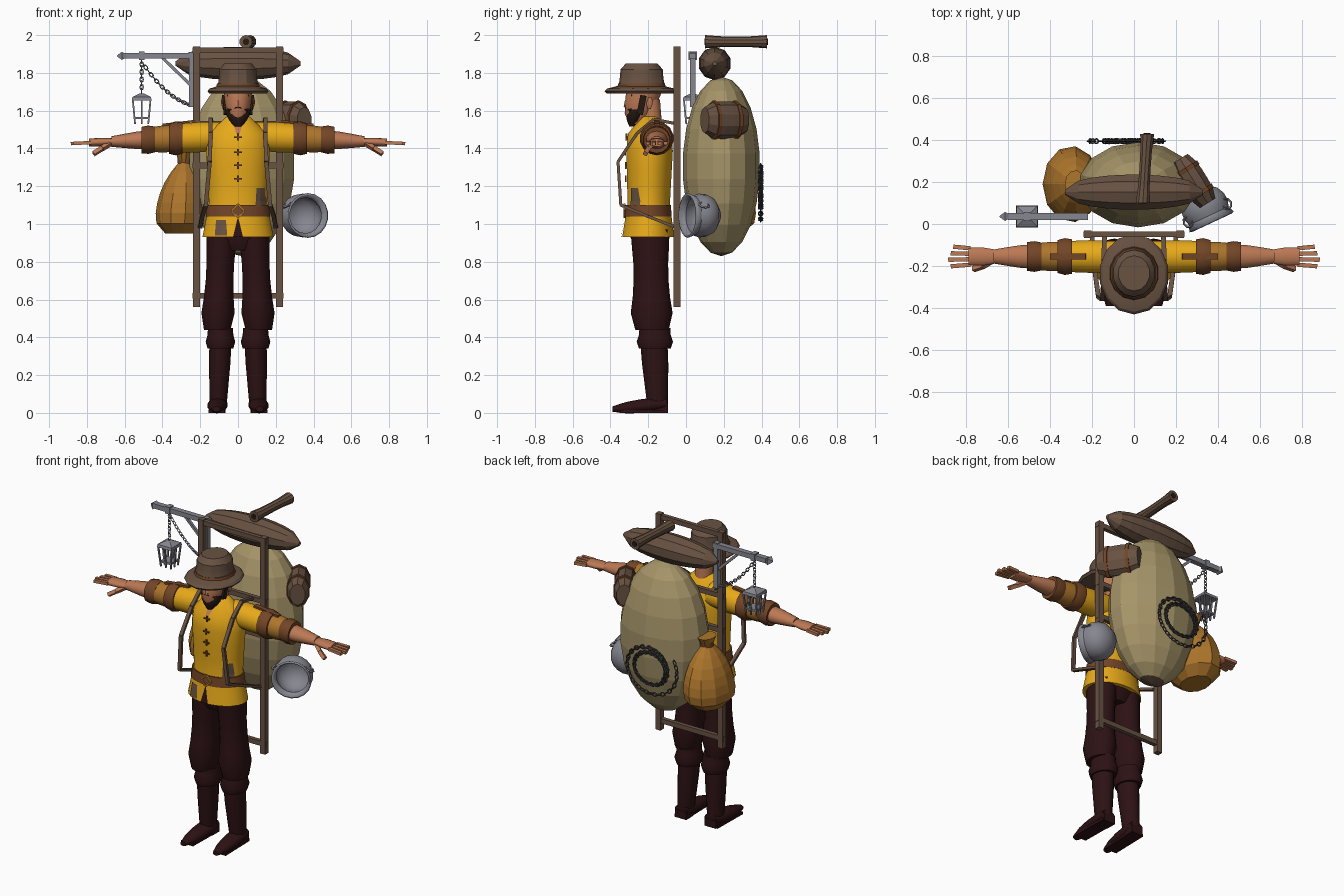
import bpy, bmesh, math
from mathutils import Vector, Matrix

if "Cube" in bpy.data.objects:
    bpy.data.objects.remove(bpy.data.objects["Cube"], do_unlink=True)


def material(name, *rgb):
    mat = bpy.data.materials.new(name)
    mat.use_nodes = True
    mat.diffuse_color = (*rgb, 1)
    shader = mat.node_tree.nodes["Principled BSDF"]
    shader.inputs["Base Color"].default_value = (*rgb, 1)
    shader.inputs["Roughness"].default_value = .9
    return mat


YELLOW = material("yellow cloth", .8, .4, .01)
WOOD = material("brown wood", .14, .085, .055)
CANVAS = material("tan canvas", .38, .3, .14)
SKIN = material("skin", .5, .19, .09)
MAROON = material("dark maroon", .026, .006, .007)
METAL = material("grey metal", .24, .24, .28)
OCHRE = material("ochre cloth", .42, .18, .025)
LEATHER = material("brown leather", .17, .06, .02)
HAIR = material("dark hair", .02, .01, .006)
IRON = material("dark iron", .05, .05, .055)


def finish(name, mat, bm, smooth=0, pair=False, loc=(0, 0, 0), turn=0):
    """Turn a bmesh into a placed object, optionally mirrored across x."""
    bmesh.ops.recalc_face_normals(bm, faces=bm.faces[:])
    mesh = bpy.data.meshes.new(name)
    bm.to_mesh(mesh)
    bm.free()
    mesh.materials.append(mat)
    obj = bpy.data.objects.new(name, mesh)
    bpy.context.collection.objects.link(obj)
    obj.location = loc
    obj.rotation_euler.z = math.radians(turn)
    if smooth:
        bpy.ops.object.select_all(action='DESELECT')
        obj.select_set(True)
        bpy.context.view_layer.objects.active = obj
        bpy.ops.object.shade_smooth_by_angle(angle=math.radians(smooth))
    if pair:
        obj.modifiers.new("Mirror", 'MIRROR')
    return obj


def skin_rings(bm, rings, closed=False):
    following = rings[1:] + rings[:1] if closed else rings[1:]
    for ring, other in zip(rings, following):
        for i in range(len(ring)):
            bm.faces.new((ring[i - 1], ring[i], other[i], other[i - 1]))


def loft(name, mat, start, end, radii, squash=1, sides=14, smooth=45, hollow=False, **place):
    """Evenly spaced elliptical rings from start to end, across the main axis."""
    bm = bmesh.new()
    start, end = Vector(start), Vector(end)
    axis = max(range(3), key=lambda k: abs(end[k] - start[k]))
    u, v = [k for k in range(3) if k != axis]
    rings = []
    for step, radius in enumerate(radii):
        ring = []
        for i in range(sides):
            angle = math.tau * (i + .5) / sides
            co = start.lerp(end, step / (len(radii) - 1))
            co[u] += radius * math.cos(angle)
            co[v] += radius * squash * math.sin(angle)
            ring.append(bm.verts.new(co))
        rings.append(ring)
    skin_rings(bm, rings)
    bm.faces.new(rings[0])
    if not hollow:
        bm.faces.new(rings[-1])
    return finish(name, mat, bm, smooth, **place)


def bar(name, mat, wide, deep, *points, **place):
    """Rectangular bar along a path; wide runs sideways where possible."""
    bm = bmesh.new()
    for p, q in zip(points, points[1:]):
        p, q = Vector(p), Vector(q)
        along = (q - p).normalized()
        side = Vector((0, 1, 0)) if abs(along.x) > .9 else Vector((1, 0, 0))
        side = (side - along * side.dot(along)).normalized()
        turn = Matrix((side, along.cross(side), along)).transposed().to_4x4()
        size = Matrix.Diagonal((wide, deep, (q - p).length, 1))
        bmesh.ops.create_cube(bm, size=1, matrix=Matrix.Translation((p + q) / 2) @ turn @ size)
    return finish(name, mat, bm, **place)


def add_ring(bm, matrix, radius, wire, sides=8):
    rings = []
    for i in range(sides):
        spin = matrix @ Matrix.Rotation(math.tau * i / sides, 4, 'Z')
        corners = ((wire, 0), (0, wire), (-wire, 0), (0, -wire))
        rings.append([bm.verts.new(spin @ Vector((radius + a, 0, b))) for a, b in corners])
    skin_rings(bm, rings, closed=True)


def chain(name, mat, points, radius=.009, wire=.003):
    """Stretched links along a path, every second one turned a quarter."""
    bm = bmesh.new()
    points = [Vector(p) for p in points]
    for i, (p, q) in enumerate(zip(points, points[1:])):
        aim = (q - p).to_track_quat('X', 'Z').to_matrix().to_4x4()
        twist = Matrix.Rotation(math.pi / 2 * (i % 2), 4, 'X')
        stretch = Matrix.Diagonal((1.5, 1, 1, 1))
        add_ring(bm, Matrix.Translation((p + q) / 2) @ aim @ twist @ stretch, radius, wire)
    return finish(name, mat, bm)


# Tunic, with a helper that lays thin patches on its front
HEM, COLLAR, DEPTH = Vector((0, -.2, .93)), Vector((0, -.19, 1.57)), .73
GIRTH = [.19, .172, .155, .16, .165, .17, .16, .06]
loft("tunic", YELLOW, HEM, COLLAR, GIRTH, DEPTH, sides=24)


def front(x, z):
    level = (z - HEM.z) / (COLLAR.z - HEM.z)
    row = min(int(level * 7), 6)
    girth = GIRTH[row] + (GIRTH[row + 1] - GIRTH[row]) * (level * 7 - row)
    depth = DEPTH * math.sqrt(max(0, girth ** 2 - x ** 2))
    return Vector((x, HEM.lerp(COLLAR, level).y - depth - .005, z))


def patch(name, mat, x, half, low, high, taper):
    bm = bmesh.new()
    rows = []
    for k in range(5):
        reach = half * (1 + (taper - 1) * k / 4)
        rows.append([bm.verts.new(front(x + reach * side, low + (high - low) * k / 4)) for side in (-1, 0, 1)])
    for row, above in zip(rows, rows[1:]):
        for i in range(2):
            bm.faces.new((row[i], row[i + 1], above[i + 1], above[i]))
    finish(name, mat, bm)


patch("side_patch", WOOD, .12, .027, 1.1, 1.19, .8)
patch("hem_patch", WOOD, -.09, .033, .94, 1.02, .8)
patch("hem_slit", MAROON, 0, .026, .932, 1.03, .1)
patch("open_collar", SKIN, 0, .01, 1.48, 1.56, 3)
for z in (1.46, 1.38, 1.31, 1.24):
    knot = front(0, z)
    for reach in (Vector((.02, 0, 0)), Vector((0, 0, .018))):
        bar("tunic_lace", LEATHER, .008, .008, knot - reach, knot + reach)
loft("belt", LEATHER, (0, -.2, 1.04), (0, -.2, 1.1), [.172, .165], DEPTH, sides=24)
bar("belt_buckle", OCHRE, .01, .012,
    *[(.035 * math.sin(k * math.pi / 2), -.325, 1.07 + .035 * math.cos(k * math.pi / 2)) for k in range(5)])


# Arms: every piece follows one gently falling line
def arm(x):
    return Vector((x, -.155, 1.47 - .05 * x))


for name, mat, inner, outer, radii in (
        ("sleeve", YELLOW, .08, .33, [.075, .08, .075]),
        ("lower_sleeve", OCHRE, .33, .46, [.07, .072, .065]),
        ("arm_band", LEATHER, .295, .365, [.084, .09, .08]),
        ("elbow_cuff", LEATHER, .44, .51, [.068, .075, .07])):
    loft(name, mat, arm(inner), arm(outer), radii, pair=True)
loft("forearm", SKIN, arm(.48), arm(.67), [.06, .055, .045, .034], .82, pair=True)
loft("palm", SKIN, arm(.66), arm(.79), [.034, .045, .043], .5, pair=True)
bar("sleeve_strap", LEATHER, .03, .012, (.23, -.155, 1.545), (.4, -.155, 1.525), pair=True)
for k in range(4):
    spread = Vector((0, .026 * (k - 1.5), 0))
    bar("finger", SKIN, .02, .018, arm(.78) + spread, arm(.885 - .012 * abs(k - 1)) + spread * 1.2, pair=True)
bar("thumb", SKIN, .022, .024, (.67, -.17, 1.43), (.72, -.2, 1.4), (.765, -.215, 1.372), pair=True)

# Trousers and boots
loft("hips", MAROON, (0, -.19, .86), (0, -.19, 1), [.11, .16, .15], .65)
loft("trouser_leg", MAROON, (.085, -.19, .97), (.11, -.18, .44), [.083, .08, .075, .075, .08, .09, .072], 1.23, pair=True)
loft("boot_cuff", MAROON, (.093, -.165, .45), (.093, -.165, .34), [.068, .07, .08, .07], 1.2, pair=True)
loft("boot_shaft", MAROON, (.093, -.17, .37), (.105, -.15, .04), [.06, .058, .052, .046], 1.2, pair=True)
loft("boot_foot", MAROON, (.105, -.1, .05), (.115, -.39, .02), [.045, .054, .052, .043, .02], .7, pair=True)
bar("boot_heel", MAROON, .08, .07, (.105, -.13, 0), (.105, -.13, .05), pair=True)
bar("boot_sole", MAROON, .085, .016, (.11, -.1, .008), (.115, -.35, .008), pair=True)

# Head, face and beard
loft("neck", SKIN, (0, -.18, 1.5), (0, -.19, 1.66), [.055, .052])
loft("head", SKIN, (0, -.265, 1.53), (0, -.21, 1.75), [.03, .06, .07, .077, .075], 1.22)
loft("beard", HAIR, (0, -.285, 1.515), (0, -.258, 1.605), [.018, .045, .063, .07], .8)
loft("nose", SKIN, (0, -.318, 1.62), (0, -.3, 1.68), [.012, .016, .008], sides=6)
loft("ear", SKIN, (.076, -.195, 1.61), (.082, -.19, 1.67), [.006, .012, .006], 1.6, sides=8, pair=True)
for name, wide, deep, inner, outer in (
        ("sideburn", .014, .034, (.069, -.245, 1.58), (.077, -.225, 1.68)),
        ("moustache", .018, .016, (0, -.316, 1.62), (.05, -.288, 1.6)),
        ("eyebrow", .008, .012, (.015, -.31, 1.677), (.055, -.284, 1.68)),
        ("eye", .008, .01, (.02, -.306, 1.66), (.048, -.29, 1.66))):
    bar(name, HAIR, wide, deep, inner, outer, pair=True)

# Hat
loft("hat_brim", WOOD, (0, -.24, 1.69), (0, -.24, 1.73), [.155, .166, .155, .11], 1.15, smooth=25)
loft("hat_crown", WOOD, (0, -.235, 1.72), (0, -.235, 1.85), [.115, .106, .102, .1, .075], 1.12, smooth=25)
loft("hat_band", LEATHER, (0, -.235, 1.72), (0, -.235, 1.745), [.12, .114], 1.08)

# Carrying frame and shoulder straps
bar("frame_post", WOOD, .036, .036, (.22, -.048, .56), (.22, -.048, 1.94), pair=True)
for z in (.62, 1.31, 1.53, 1.92):
    bar("frame_crossbar", WOOD, .026, .03, (-.24, -.048, z), (.24, -.048, z))
bar("shoulder_strap", WOOD, .022, .016, (.14, -.05, 1.53), (.145, -.17, 1.555), (.145, -.26, 1.48),
    (.15, -.36, 1.33), (.17, -.345, 1.1), (.19, -.2, 1.04), (.2, -.06, .985), pair=True)

# Main pack with a reinforced bottom
bm = bmesh.new()
bmesh.ops.create_uvsphere(bm, u_segments=14, v_segments=11, radius=1)
bmesh.ops.scale(bm, vec=(.287, .205, .475), verts=bm.verts)
pack = finish("main_pack", CANVAS, bm, loc=(.02, .187, 1.305))
pack.data.materials.append(WOOD)
for face in pack.data.polygons:
    face.material_index = int(face.center.z < -.45)

# Bedroll and map roll on top
bulge = [.012 + .076 * math.sqrt(1 - (k / 5 - 1) ** 2) for k in range(11)]
loft("bedroll", WOOD, (-.33, .152, 1.85), (.33, .152, 1.85), bulge, sides=10, smooth=0)
loft("map_roll", WOOD, (.042, .1, 1.965), (.063, .43, 1.965), [.035, .029, .028, .029, .035], sides=10, smooth=0)
for x, y in ((.042, .1), (.063, .43)):
    loft("map_roll_core", HAIR, (x, y - .003, 1.965), (x, y + .003, 1.965), [.018, .018], sides=8)

# Side bundle with two straps
aside = dict(squash=1.5, sides=10, smooth=0, loc=(.285, .205, 1.55), turn=32)
loft("side_bundle", WOOD, (0, -.125, 0), (0, .125, 0), [.046, .063, .066, .066, .063, .046], **aside)
for y in (-.065, .065):
    loft("bundle_strap", LEATHER, (0, y - .01, 0), (0, y + .01, 0), [.069, .069], **aside)

# Hanging sack tied at the neck
loft("hanging_sack", OCHRE, (-.305, .19, .95), (-.28, .19, 1.38),
     [.08, .13, .137, .132, .12, .1, .07, .03, .05], 1.33, sides=11, smooth=0)
loft("sack_tie", LEATHER, (-.28, .19, 1.32), (-.28, .19, 1.345), [.042, .042], sides=10)

# Cooking pot, hollow, with ring handles
stand = dict(loc=(.335, .085, 1.045), turn=25)
pot = loft("cooking_pot", METAL, (0, .085, 0), (0, -.085, 0), [.04, .09, .107, .11, .1, .113],
           sides=18, smooth=35, hollow=True, **stand)
wall = pot.modifiers.new("Wall", 'SOLIDIFY')
wall.thickness, wall.offset = .012, 0
bm = bmesh.new()
for side in (-1, 1):
    add_ring(bm, Matrix.Translation((.1 * side, -.035, .055)) @ Matrix.Rotation(side / 2, 4, 'Y'), .026, .006)
finish("pot_handles", METAL, bm, **stand)


# Lantern bracket, chains and caged lantern, all in one upright plane
def hung(x, z, y=0):
    return Vector((x, .036 + y, z))


HOOK = -.51
bar("lantern_arm", METAL, .034, .03, hung(-.22, 1.89), hung(-.6, 1.89))
bar("bracket_post", METAL, .03, .03, hung(-.245, 1.62), hung(-.245, 1.91))
bar("lantern_brace", METAL, .016, .016, hung(-.4, 1.88), hung(-.245, 1.73))
bar("arm_collar", METAL, .044, .044, hung(HOOK - .015, 1.89), hung(HOOK + .015, 1.89))
loft("arm_tip", METAL, hung(-.64, 1.89), hung(-.59, 1.89), [.004, .03, .012], sides=4, smooth=0)
chain("lantern_chain", METAL, [hung(HOOK, 1.875 - .02 * k) for k in range(10)])
sag = [k / 18 for k in range(19)]
chain("slack_chain", METAL, [hung(HOOK + .26 * t, 1.86 - .23 * t - .16 * t * (1 - t)) for t in sag])
loft("lantern_roof", METAL, hung(HOOK, 1.655), hung(HOOK, 1.69), [.074, .07, .02], sides=4, smooth=0)
loft("lantern_base", METAL, hung(HOOK, 1.555), hung(HOOK, 1.567), [.052, .052], sides=4, smooth=0)
for k in range(8):
    a, b = round(math.cos(k * math.pi / 4)), round(math.sin(k * math.pi / 4))
    bar("lantern_bar", METAL, .009, .009, hung(HOOK + .047 * a, 1.66, .047 * b), hung(HOOK + .035 * a, 1.53, .035 * b))

# Coiled chain hanging on the back of the pack
coil = []
for k in range(84):
    angle, radius = k / 6 + 2.6, .18 - .08 * min(1, k / 50)
    coil.append((1.1 * radius * math.cos(angle) - .02, .395, 1.18 + radius * math.sin(angle)))
chain("coiled_chain", IRON, coil, .011, .004)
